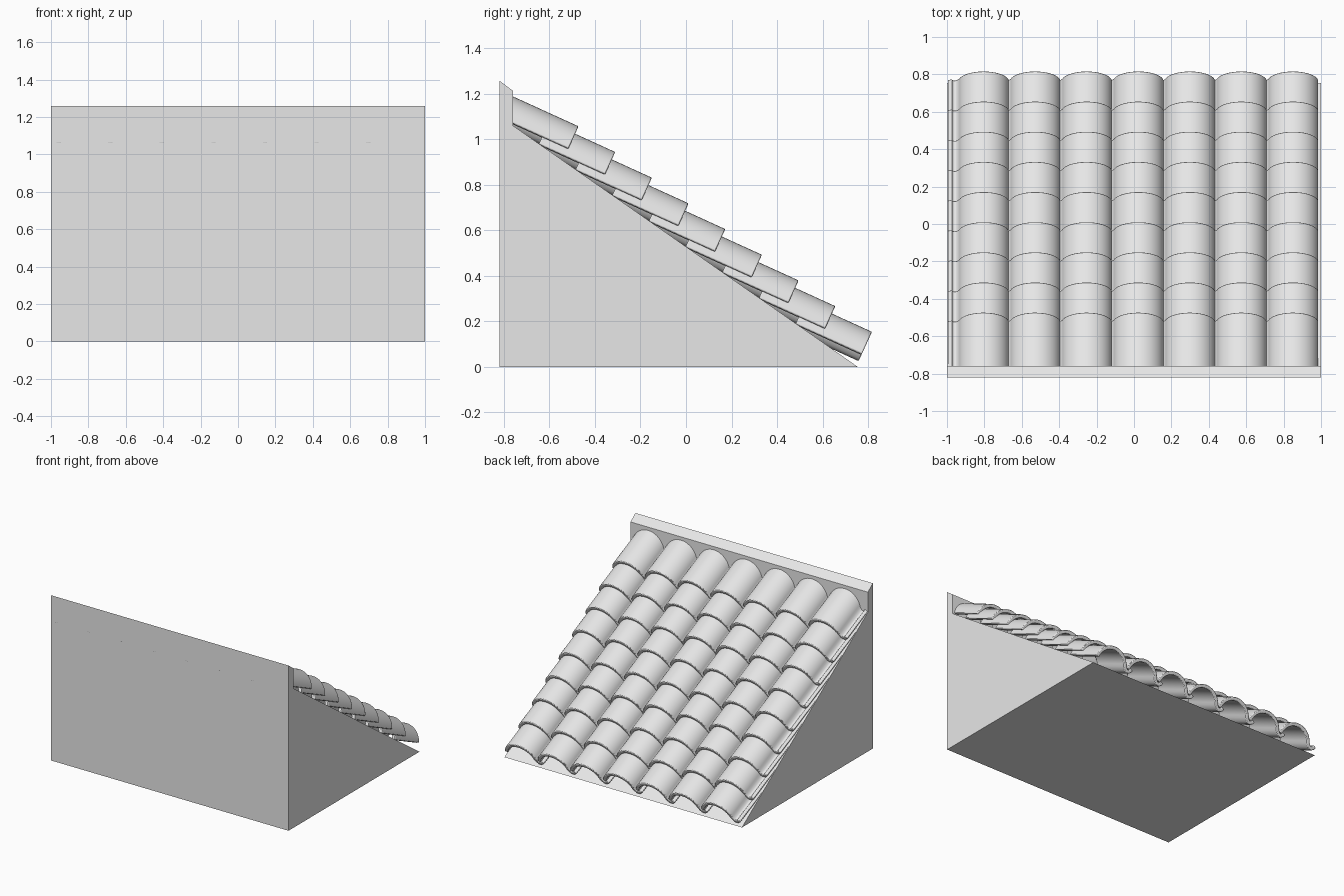
import bpy, bmesh, math
from mathutils import Vector

cube = bpy.data.objects.get("Cube")
if cube:
    bpy.data.objects.remove(cube, do_unlink=True)


def make_material(name, value):
    mat = bpy.data.materials.new(name)
    mat.use_nodes = True
    colour = (value, value, value, 1)
    mat.diffuse_color = colour
    mat.node_tree.nodes["Principled BSDF"].inputs["Base Color"].default_value = colour
    return mat


grey = make_material("light grey", 0.8)


def prism(name, outline, start, end):
    """Extrude a closed (y, z) outline along x from start to end."""
    bm = bmesh.new()
    a = [bm.verts.new((start, y, z)) for y, z in outline]
    b = [bm.verts.new((end, y, z)) for y, z in outline]
    n = len(outline)
    bm.faces.new(a)
    bm.faces.new(b[::-1])
    for i in range(n):
        j = (i + 1) % n
        bm.faces.new((a[i], b[i], b[j], a[j]))
    bmesh.ops.recalc_face_normals(bm, faces=bm.faces)
    mesh = bpy.data.meshes.new(name)
    bm.to_mesh(mesh)
    bm.free()
    mesh.materials.append(grey)
    obj = bpy.data.objects.new(name, mesh)
    bpy.context.collection.objects.link(obj)
    return obj


# Solid wedge with a raised wall along its high edge
prism("roof_base", [(-0.82, 0), (0.755, 0), (-0.76, 1.06), (-0.76, 1.213), (-0.82, 1.258)], -1, 1)

# Tile cross-section: shallow pan with a lip, then a tall arch
PITCH = math.radians(24.5)
LENGTH, THICK = 0.32, 0.026
centre = [(-0.182, 0.036), (-0.175, 0.022), (-0.162, 0.014), (-0.147, 0.014), (-0.134, 0.022)]
STEPS = 20
for i in range(STEPS + 1):
    a = math.radians(166 - 156 * i / STEPS)
    centre.append((0.124 * math.cos(a), 0.013 + 0.117 * math.sin(a)))

upper, lower = [], []
for i, p in enumerate(centre):
    before, after = centre[max(i - 1, 0)], centre[min(i + 1, len(centre) - 1)]
    t = (Vector(after) - Vector(before)).normalized()
    side = Vector((-t.y, t.x)) * THICK / 2
    upper.append(Vector(p) + side)
    lower.append(Vector(p) - side)
section = upper + lower[::-1]

# One tile, its length running up the slope
bm = bmesh.new()
rings = []
for dist in (0, LENGTH):
    rings.append([bm.verts.new((s.x,
                                s.y * math.sin(PITCH) - dist * math.cos(PITCH),
                                s.y * math.cos(PITCH) + dist * math.sin(PITCH))) for s in section])
count, half = len(section), len(upper)
for i in range(count):
    j = (i + 1) % count
    bm.faces.new((rings[0][i], rings[1][i], rings[1][j], rings[0][j]))
for ring in rings:
    for i in range(half - 1):
        bm.faces.new((ring[i], ring[i + 1], ring[count - 2 - i], ring[count - 1 - i]))
bmesh.ops.recalc_face_normals(bm, faces=bm.faces)
tile_mesh = bpy.data.meshes.new("roof_tile")
bm.to_mesh(tile_mesh)
bm.free()
tile_mesh.materials.append(grey)

tile = bpy.data.objects.new("roof_tile", tile_mesh)
bpy.context.collection.objects.link(tile)
bpy.context.view_layer.objects.active = tile
tile.select_set(True)
bpy.ops.object.shade_smooth_by_angle(angle=math.radians(40))

# Softened tile edges
bevel = tile.modifiers.new("soft_edges", 'BEVEL')
bevel.width = 0.005
bevel.segments = 2
bevel.limit_method = 'ANGLE'
bevel.angle_limit = math.radians(50)

# Overlapping rows and columns of tiles
COLUMNS, ROWS = 7, 9
for col in range(COLUMNS):
    for row in range(ROWS):
        obj = tile if row == col == 0 else tile.copy()
        if obj is not tile:
            bpy.context.collection.objects.link(obj)
        obj.name = f"roof_tile_{col + 1}_{row + 1}"
        obj.location = (-0.804 + 0.2757 * col, 0.758 - 0.1612 * row, 0.024 + 0.1129 * row)
